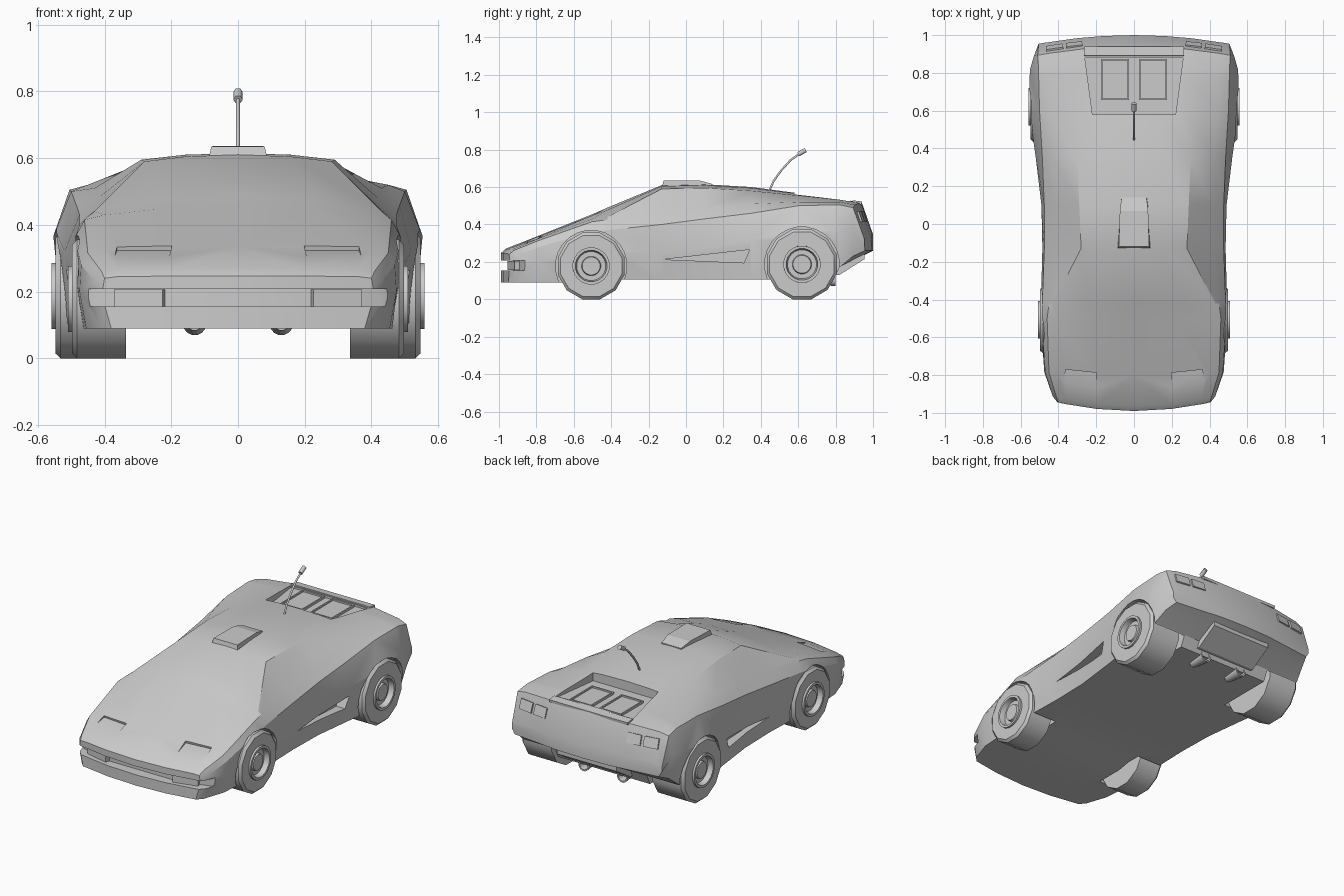
import bpy, bmesh
from math import sin, cos, pi, radians, atan
from mathutils import Vector

if "Cube" in bpy.data.objects:
    bpy.data.objects.remove(bpy.data.objects["Cube"])


def make(name, verts, faces):
    me = bpy.data.meshes.new(name)
    me.from_pydata(verts, [], faces)
    bm = bmesh.new()
    bm.from_mesh(me)
    bmesh.ops.recalc_face_normals(bm, faces=bm.faces)
    bm.to_mesh(me)
    bm.free()
    ob = bpy.data.objects.new(name, me)
    bpy.context.collection.objects.link(ob)
    return ob


def activate(ob):
    bpy.ops.object.select_all(action='DESELECT')
    ob.select_set(True)
    bpy.context.view_layer.objects.active = ob


def smooth(ob, deg=25):
    activate(ob)
    bpy.ops.object.shade_smooth_by_angle(angle=radians(deg))


def prism(name, pts, axis, a, b):
    """Extrude a 2D outline along X (outline in y,z) or Z (outline in x,y)."""
    n = len(pts)
    place = (lambda p, t: (t, *p)) if axis == 'X' else (lambda p, t: (*p, t))
    verts = [place(p, t) for t in (a, b) for p in pts]
    faces = [(i, (i + 1) % n, n + (i + 1) % n, n + i) for i in range(n)]
    return make(name, verts, faces + [tuple(range(n)), tuple(range(n, 2 * n))])


def box(name, loc, size, rot=(0, 0, 0)):
    x, y, z = (s / 2 for s in size)
    ob = prism(name, [(-x, -y), (x, -y), (x, y), (-x, y)], 'Z', -z, z)
    ob.location, ob.rotation_euler = loc, rot
    return ob


def lathe(name, prof, axis, centre, seg):
    """Revolve (distance, radius) points about X or Y."""
    verts, m = [], len(prof)
    for i in range(seg):
        a = 2 * pi * (i + .5) / seg - pi / 2
        for t, r in prof:
            u, v = r * cos(a), r * sin(a)
            p = (t, u, v) if axis == 'X' else (u, t, v)
            verts.append(Vector(centre) + Vector(p))
    faces = [(i * m + j, i * m + j + 1, (i + 1) % seg * m + j + 1, (i + 1) % seg * m + j)
             for i in range(seg) for j in range(m - 1)]
    faces += [tuple(i * m + j for i in range(seg)) for j in (0, m - 1)]
    return make(name, verts, faces)


# Body: sections along y -> (y, waist x z, shoulder x z, glass base x z, roof edge x z, top z)
stations = [
    (-.99, .40, .16, .405, .21, .40, .24, .36, .245, .247),
    (-.965, .43, .17, .43, .23, .41, .262, .36, .266, .27),
    (-.80, .475, .20, .47, .28, .45, .315, .40, .325, .335),
    (-.50, .495, .25, .49, .36, .46, .415, .40, .43, .455),
    (-.42, .493, .25, .485, .37, .45, .425, .43, .44, .49),
    (-.13, .485, .25, .475, .40, .42, .45, .28, .59, .61),
    (.10, .49, .27, .475, .43, .42, .48, .29, .595, .615),
    (.35, .52, .32, .485, .46, .43, .51, .30, .58, .60),
    (.60, .555, .36, .50, .50, .45, .52, .27, .555, .567),
    (.79, .552, .37, .505, .505, .45, .52, .27, .535, .54),
    (.82, .55, .37, .505, .505, .45, .52, .27, .532, .537),
    (.94, .53, .37, .51, .49, .45, .505, .27, .515, .517),
    (1.0, .505, .29, .505, .32, .48, .335, .30, .342, .347),
]
verts, faces = [], []
for y, xm, zm, xs, zs, xg, zg, xr, zr, zt in stations:
    zb = .17 + (y - .82) * .5 if y > .8 else (.09 if y < -.45 else .105)
    half = [(0, zb), (xr * .55, zb), (xm - .02, zb), (xm, zm), (xs, zs), (xg, zg),
            (xr, zr), (xr * .55, zr + .75 * (zt - zr)), (0, zt)]
    ring = half + [(-x, z) for x, z in half[7:0:-1]]
    bow = .28 * min(1, max(0, (-y - .75) / .2)) - .18 * min(1, max(0, (y - .82) / .12))
    verts += [(x, y + bow * x * x, z) for x, z in ring]
N = 16
for s in range(len(stations) - 1):
    faces += [(s * N + i, s * N + (i + 1) % N, (s + 1) * N + (i + 1) % N, (s + 1) * N + i)
              for i in range(N)]
for base in (0, (len(stations) - 1) * N):
    for poly in ((0, 1, 7, 8), tuple(range(1, 8))):
        faces += [tuple(base + i for i in poly), tuple(base + (N - i) % N for i in poly)]
body = make("body", verts, faces)

# Cutters: wheel arches, side intakes, headlight pockets, nose slot, engine bay
wheels = {"front": (-.507, .178, .178, .335, .497), "rear": (.62, .187, .187, .34, .547)}
tilt = atan(.4)
cutters = []
for s in (1, -1):
    for y, z, r, a, b in wheels.values():
        cutters.append(lathe("arch_cutter", [(s * .31, r + .013), (s * .7, r + .013)], 'X', (0, y, z), 24))
    cutters.append(prism("intake_cutter", [(-.12, .213), (.34, .265), (.31, .195)], 'X', s * .445, s * .7))
    cutters.append(box("headlight_cutter", (s * .285, -.825, .335), (.165, .09, .045),
                       (tilt - .15, 0, s * .1)))
cutters.append(prism("nose_slot_cutter", [(-.6, -1.1), (.6, -1.1), (.6, -.78), (.43, -.87), (.25, -.925),
                                          (-.25, -.925), (-.43, -.87), (-.6, -.78)], 'Z', .155, .207))
cutters.append(prism("engine_bay_cutter", [(-.22, .58), (.22, .58), (.26, .88), (-.26, .88)], 'Z', .512, .7))
for c in cutters:
    c.hide_render = True
    mod = body.modifiers.new("cut", 'BOOLEAN')
    mod.operation, mod.solver, mod.object = 'DIFFERENCE', 'EXACT', c
    activate(body)
    bpy.ops.object.modifier_apply(modifier=mod.name)
for c in cutters:
    bpy.data.objects.remove(c)
smooth(body)

for s, side in ((1, "right"), (-1, "left")):
    # Wheels: faceted tyre with a stepped hub
    for end, (y, z, r, a, b) in wheels.items():
        R = r / cos(pi / 12)
        tyre = [(a, .05), (a, R), (b - .015, R), (b, R - .015), (b, .1), (b - .03, .09), (b - .03, .05)]
        smooth(lathe(f"{end}_{side}_tyre", [(s * t, q) for t, q in tyre], 'X', (0, y, z), 12), 35)
        hub = [(b - .04, .10), (b + .012, .10), (b + .012, .085), (b - .02, .078),
               (b - .02, .052), (b - .005, .048)]
        smooth(lathe(f"{end}_{side}_hub", [(s * t, q) for t, q in hub], 'X', (0, y, z), 20), 35)
    # Exhaust pipe
    pipe = [(.68, .022), (.72, .028), (.80, .036), (.80, .027), (.73, .022)]
    smooth(lathe(f"{side}_exhaust", pipe, 'Y', (s * .13, 0, .105), 14), 35)
    # Engine cover vent: frame with sunken panel
    box(f"{side}_vent_panel", (s * .10, .765, .512), (.14, .21, .008))
    for k in (-1, 1):
        box(f"{side}_vent_rail", (s * .10 + k * .07, .765, .515), (.008, .218, .02))
        box(f"{side}_vent_bar", (s * .10, .765 + k * .105, .515), (.14, .008, .02))
    # Nose lamp and tail lamps
    box(f"{side}_nose_lamp", (s * .295, -.92, .181), (.15, .03, .05), (0, 0, s * .25))
    for x, w in ((.315, .085), (.42, .09)):
        box(f"{side}_tail_lamp", (s * x, .962 - .18 * x * x, .44), (w, .02, .06),
            (.33, 0, -s * .36 * x))

# Rear deck lip and lower rear panel
box("rear_deck_lip", (0, .915, .518), (.53, .05, .016), (-.12, 0, 0))
prism("rear_lower_panel", [(.78, .13), (.82, .13), (.955, .215), (.955, .26), (.78, .26)], 'X', -.2, .2)

# Roof scoop, narrower at the back
make("roof_scoop",
     [(-.09, -.13, .59), (.09, -.13, .59), (.07, .14, .59), (-.07, .14, .59),
      (-.08, -.12, .634), (.08, -.12, .634), (.075, .07, .636), (-.075, .07, .636),
      (.066, .14, .617), (-.066, .14, .617)],
     [(0, 1, 2, 3), (0, 1, 5, 4), (4, 5, 6, 7), (7, 6, 8, 9), (1, 2, 8, 6, 5), (0, 4, 7, 9, 3), (3, 9, 8, 2)])


# Aerial: bent rod with a thicker tip
def rod(name, pts, radius):
    cu = bpy.data.curves.new(name, 'CURVE')
    cu.dimensions, cu.bevel_depth, cu.bevel_resolution, cu.use_fill_caps = '3D', radius, 1, True
    sp = cu.splines.new('POLY')
    sp.points.add(len(pts) - 1)
    for p, (y, z) in zip(sp.points, pts):
        p.co = (0, y, z, 1)
    ob = bpy.data.objects.new(name, cu)
    bpy.context.collection.objects.link(ob)


rod("aerial_rod", [(.445, .58), (.47, .635), (.51, .69), (.56, .745), (.61, .78)], .006)
rod("aerial_tip", [(.60, .775), (.64, .798)], .014)
